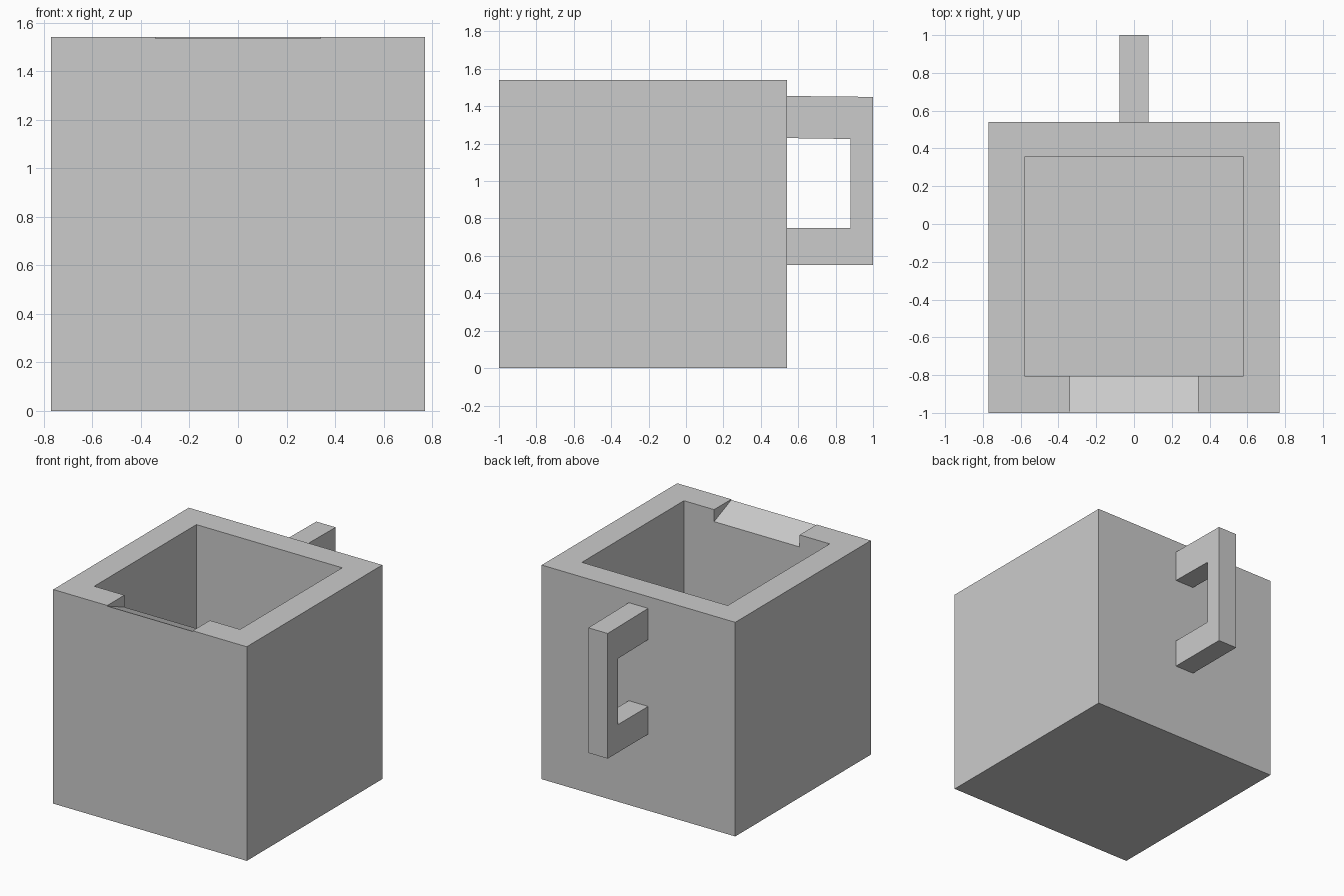
import bpy, bmesh

if "Cube" in bpy.data.objects:
    bpy.data.objects.remove(bpy.data.objects["Cube"])


def prism(name, profile, half_width):
    """Extrude a (y, z) outline symmetrically along x."""
    bm = bmesh.new()
    face = bm.faces.new([bm.verts.new((-half_width, y, z)) for y, z in profile])
    ext = bmesh.ops.extrude_face_region(bm, geom=[face])
    moved = [v for v in ext["geom"] if isinstance(v, bmesh.types.BMVert)]
    bmesh.ops.translate(bm, verts=moved, vec=(2 * half_width, 0, 0))
    bmesh.ops.recalc_face_normals(bm, faces=bm.faces)
    mesh = bpy.data.meshes.new(name)
    bm.to_mesh(mesh)
    bm.free()
    obj = bpy.data.objects.new(name, mesh)
    bpy.context.collection.objects.link(obj)
    return obj


def box_profile(y0, y1, z0, z1):
    return [(y0, z0), (y1, z0), (y1, z1), (y0, z1)]


def cut(target, cutter):
    cutter.hide_render = True
    cutter.hide_viewport = False
    mod = target.modifiers.new(cutter.name, 'BOOLEAN')
    mod.operation = 'DIFFERENCE'
    mod.solver = 'EXACT'
    mod.object = cutter
    bpy.context.view_layer.objects.active = target
    bpy.ops.object.modifier_apply(modifier=mod.name)
    bpy.data.objects.remove(cutter)


# Square cup body with a deep square cavity
body = prism("cup_body", box_profile(-1.0, 0.54, 0.0, 1.54), 0.77)
cut(body, prism("cavity_cutter", box_profile(-0.805, 0.355, 0.19, 1.8), 0.58))

# Pouring notch in the front rim, sloping down toward the inside
cut(body, prism("notch_cutter",
                [(-1.1, 1.577), (-0.7, 1.41), (-0.7, 1.8), (-1.1, 1.8)], 0.34))

# C-shaped handle on the back, rooted slightly into the wall
prism("handle", [(0.53, 0.55), (1.0, 0.55), (1.0, 1.45), (0.53, 1.455),
                 (0.53, 1.23), (0.88, 1.225), (0.88, 0.75), (0.53, 0.75)], 0.077)
